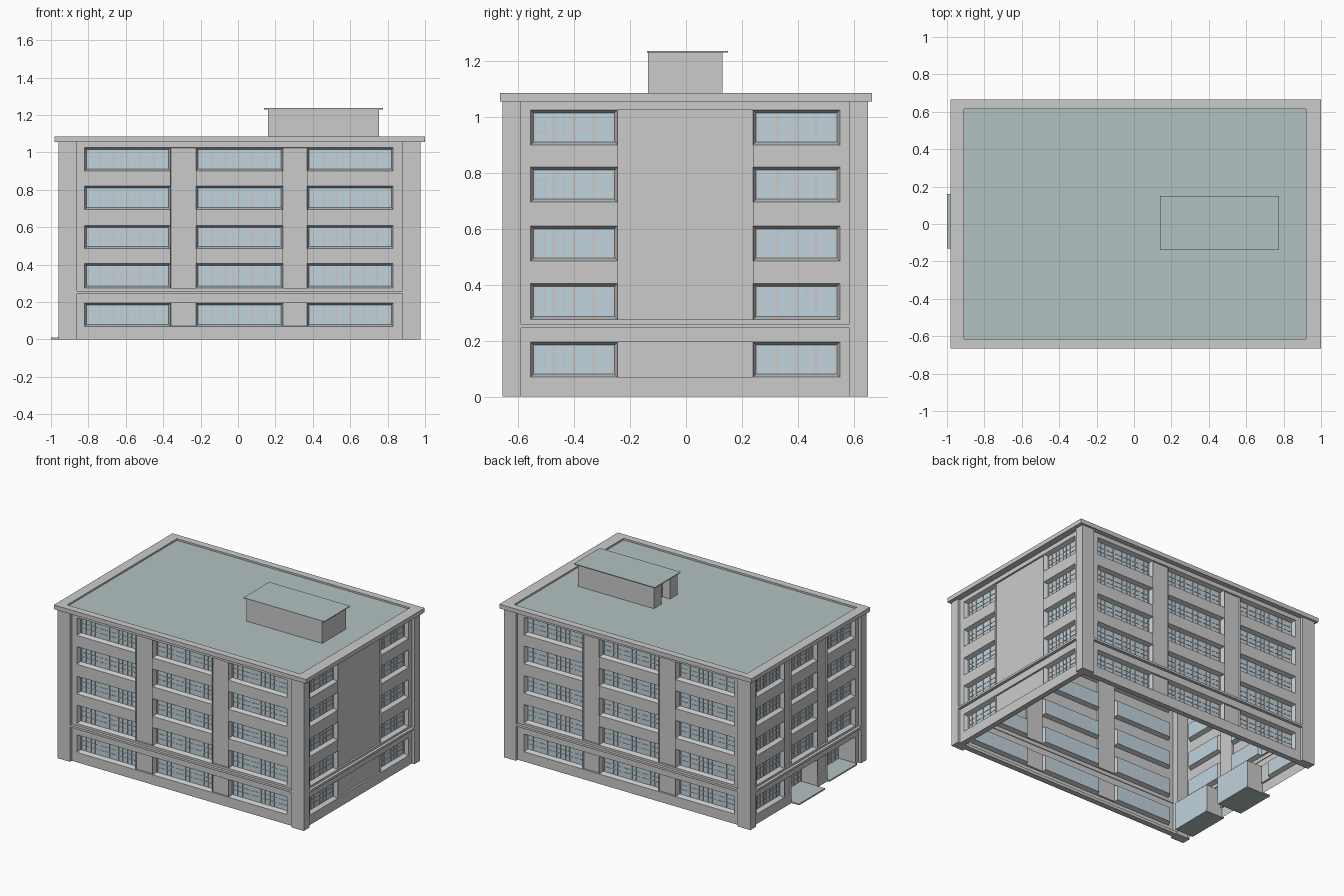
import bpy, bmesh
from mathutils import Vector, Matrix

if "Cube" in bpy.data.objects:
    bpy.data.objects.remove(bpy.data.objects["Cube"])


def material(name, rgb):
    m = bpy.data.materials.new(name)
    m.diffuse_color = (*rgb, 1)
    m.use_nodes = True
    m.node_tree.nodes["Principled BSDF"].inputs["Base Color"].default_value = m.diffuse_color
    return m


TEAL = material("teal_slab", (0.45, 0.54, 0.54))
GLASS = material("window_glass", (0.52, 0.66, 0.75))
GREY = material("wall_grey", (0.52, 0.52, 0.52))
PALE = material("mullion_grey", (0.64, 0.65, 0.66))


def finish(name, bm, *mats):
    me = bpy.data.meshes.new(name)
    bm.to_mesh(me)
    bm.free()
    for m in mats:
        me.materials.append(m)
    ob = bpy.data.objects.new(name, me)
    bpy.context.collection.objects.link(ob)
    return ob


def add_box(bm, a, b):
    a, b = Vector(a), Vector(b)
    size = [abs(v) for v in b - a]
    bmesh.ops.create_cube(bm, size=1, matrix=Matrix.Translation((a + b) / 2) @ Matrix.Diagonal((*size, 1)))


def boxes(name, mat, *pairs):
    bm = bmesh.new()
    for a, b in pairs:
        add_box(bm, a, b)
    return finish(name, bm, mat)


ROWS = [(0.07, 0.195), (0.275, 0.405), (0.485, 0.61), (0.695, 0.82), (0.90, 1.025)]
DEPTH = 0.03     # window recess
PIER = 0.012     # pier recess
DOOR = 0.13      # entrance recess


def facade(name, at, out, u0, u1, cols, doors=()):
    """Wall sheet with sloped window reveals, recessed piers, glazing bars and ledge.
    at(u, w, z) maps along / outward / up to world space."""
    bm = bmesh.new()
    bars = bmesh.new()
    us = [u0] + [u for c in cols for u in c] + [u1]
    zs = [0] + [z for r in ROWS for z in r] + [1.06]
    grid = [[bm.verts.new(at(u, 0, z)) for z in zs] for u in us]
    wins, low, high = [], [], []

    def quad(vs):
        f = bm.faces.new(vs)
        f.normal_update()
        return f

    for i in range(len(us) - 1):
        for j in range(len(zs) - 1):
            if i in doors and j < 2:
                continue
            f = quad([grid[i][j], grid[i + 1][j], grid[i + 1][j + 1], grid[i][j + 1]])
            if f.normal.dot(out) < 0:
                f.normal_flip()
            if i % 2 and j % 2:
                wins.append(f)
            elif i % 2 == 0 and 0 < i < len(us) - 2:
                if j == 1:
                    low.append(f)
                elif 3 <= j <= 9:
                    high.append(f)

    # glazing bars
    def glazing(c, r, w):
        (a, b), (lo, hi) = c, r
        n = max(2, round((b - a) / 0.07))
        for k in range(n + 1):
            u = a + (b - a) * k / n
            h = 0.007 if 0 < k < n else 0.004
            add_box(bars, at(u - h, w, lo), at(u + h, w + 0.004, hi))
            if k < n:
                m = u + (b - a) / n / 2
                add_box(bars, at(m - 0.002, w, lo), at(m + 0.002, w + 0.003, hi))
        m = max(3, round((hi - lo) / 0.032))
        for k in range(1, m):
            z = lo + (hi - lo) * k / m
            add_box(bars, at(a, w, z - 0.002), at(b, w + 0.003, z + 0.002))

    # sloped reveals around the glass
    bmesh.ops.inset_individual(bm, faces=wins, thickness=0.015, depth=-DEPTH)
    for f in wins:
        f.material_index = 1
    for i, c in enumerate(cols):
        for j, r in enumerate(ROWS):
            if not (j == 0 and 2 * i + 1 in doors):
                glazing((c[0] + 0.015, c[1] - 0.015), (r[0] + 0.015, r[1] - 0.015), -DEPTH)
    # piers set slightly back
    for group in (low, high):
        bmesh.ops.inset_region(bm, faces=group, thickness=0.0005, depth=-PIER, use_even_offset=True)
    # deep entrance recesses
    for i in doors:
        a, b = us[i], us[i + 1]
        t = ROWS[0][1]
        path = [(a, 0), (a, t), (b, t), (b, 0)]
        f_ = [bm.verts.new(at(u, 0, z)) for u, z in path]
        k_ = [bm.verts.new(at(u, -DOOR, z)) for u, z in path]
        for n in range(3):
            quad([f_[n], f_[n + 1], k_[n + 1], k_[n]])
        quad(k_).material_index = 1
        glazing((a, b), (0.01, t), -DOOR)
    finish(name + "_wall", bm, GREY, GLASS)
    finish(name + "_glazing_bars", bars, PALE)
    # ledge above the ground floor, and the wall foot
    boxes(name + "_ledge", GREY, (at(u0, -0.005, 0.245), at(u1, 0.02, 0.26)))
    if not doors:
        boxes(name + "_wall_foot", GREY, (at(u0, -0.04, 0.0), at(u1, -0.001, 0.02)))


LONG = [(-0.82, -0.36), (-0.225, 0.24), (0.37, 0.83)]
SHORT = [(-0.555, -0.245), (0.24, 0.55)]
ENTRY = [(-0.555, -0.245), (-0.13, 0.16), (0.24, 0.55)]
facade("front", lambda u, w, z: Vector((u, -0.635 - w, z)), Vector((0, -1, 0)), -0.87, 0.89, LONG)
facade("back", lambda u, w, z: Vector((u, 0.63 + w, z)), Vector((0, 1, 0)), -0.87, 0.89, LONG)
facade("right", lambda u, w, z: Vector((0.955 + w, u, z)), Vector((1, 0, 0)), -0.6, 0.595, SHORT)
facade("left", lambda u, w, z: Vector((-0.94 - w, u, z)), Vector((-1, 0, 0)), -0.6, 0.595, ENTRY, doors=(1, 3))

# corner pillars
boxes("corner_pillars", GREY, *[((xa, ya, 0), (xb, yb, 1.06))
      for xa, xb in ((-0.96, -0.86), (0.88, 0.975))
      for ya, yb in ((-0.655, -0.59), (0.585, 0.65))])

# cornice ring
bm = bmesh.new()
rings = []
for xa, xb, y, z in ((-0.91, 0.92, 0.615, 1.055), (-0.98, 1.0, 0.665, 1.055),
                     (-0.98, 1.0, 0.665, 1.085), (-0.91, 0.92, 0.615, 1.085)):
    rings.append([bm.verts.new(p) for p in ((xa, -y, z), (xb, -y, z), (xb, y, z), (xa, y, z))])
for r in range(4):
    p, q = rings[r], rings[(r + 1) % 4]
    for i in range(4):
        k = (i + 1) % 4
        bm.faces.new((p[i], p[k], q[k], q[i]))
bmesh.ops.recalc_face_normals(bm, faces=bm.faces)
finish("cornice", bm, GREY)

# roof deck
boxes("roof_deck", TEAL, ((-0.91, -0.615, 1.06), (0.92, 0.615, 1.073)))

# rooftop stair house with a recessed doorway on its left end
boxes("stair_house", GREY, ((0.22, -0.135, 1.073), (0.755, 0.13, 1.23)),
      ((0.16, -0.135, 1.073), (0.22, -0.05, 1.23)),
      ((0.16, 0.045, 1.073), (0.22, 0.13, 1.23)))
boxes("stair_house_roof", TEAL, ((0.14, -0.14, 1.23), (0.775, 0.15, 1.236)))

# entrance floors
boxes("entrance_step", TEAL, ((-1.0, -0.13, 0), (-0.81, 0.16, 0.01)))
boxes("side_entrance_floor", TEAL, ((-0.955, -0.555, 0), (-0.81, -0.245, 0.01)))
